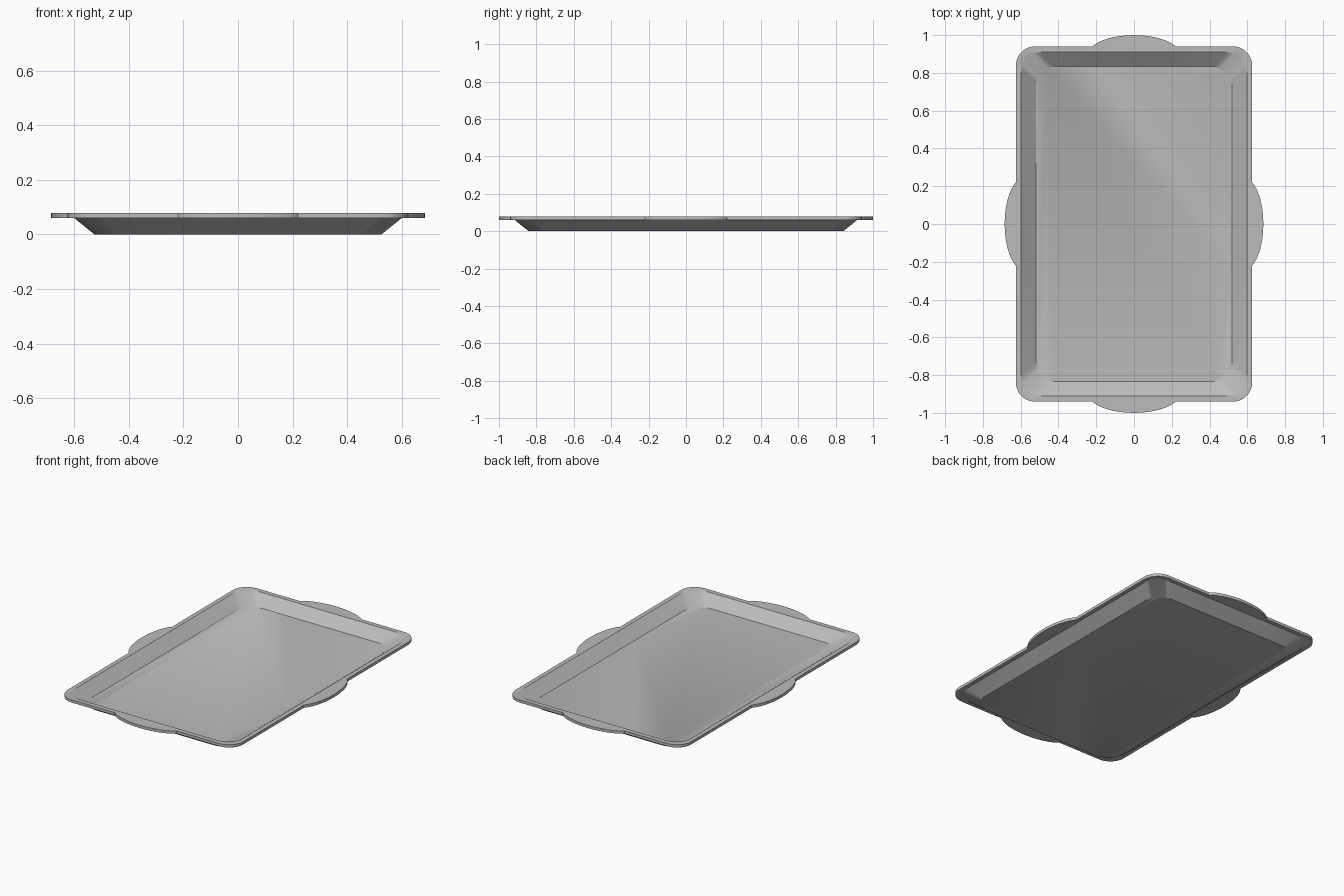
import bpy
import bmesh
import math

cube = bpy.data.objects.get("Cube")
if cube:
    bpy.data.objects.remove(cube, do_unlink=True)

metal = bpy.data.materials.new("dull grey metal")
metal.use_nodes = True
colour = (0.5, 0.5, 0.5, 1)
metal.diffuse_color = colour
metal.node_tree.nodes["Principled BSDF"].inputs["Base Color"].default_value = colour

GRIP_HALF = 0.22
CORNER_STEPS = 8
GRIP_STEPS = 8


def bump(t):
    """Outward reach of a grip at distance t from its middle."""
    return 0.1 * math.sqrt(1 - (t / 0.24) ** 2) - 0.04


def quadrant(w, d, r, bulge, grips):
    """Outline from the middle of the +x side to the middle of the +y side."""
    spans = [GRIP_HALF * math.sin(i / GRIP_STEPS * math.pi / 2) for i in range(GRIP_STEPS + 1)]
    reach = [bump(t) if grips and t < GRIP_HALF - 1e-4 else 0 for t in spans]
    pts = [(w + b, t) for t, b in zip(spans, reach)]
    for i in range(CORNER_STEPS + 1):
        f = i / CORNER_STEPS
        a = f * math.pi / 2
        c = bulge * math.cos(a) + (1 - bulge) * (1 - f)
        s = bulge * math.sin(a) + (1 - bulge) * f
        pts.append((w - r + r * c, d - r + r * s))
    pts += [(t, d + b) for t, b in reversed(list(zip(spans, reach)))]
    return pts


def outline(*args):
    """Mirror one quadrant into a closed outline."""
    q = quadrant(*args)
    half = q + [(-x, y) for x, y in reversed(q[:-1])]
    return half + [(x, -y) for x, y in reversed(half[1:-1])]


# Cross-section from the inner floor, over the rim, to the underside:
# half width, half depth, corner radius, corner bulge, grips, height
sections = [
    (0.52, 0.835, 0.10, 0.75, False, 0.018),
    (0.597, 0.91, 0.11, 1, False, 0.078),
    (0.625, 0.94, 0.10, 1, True, 0.078),
    (0.625, 0.94, 0.10, 1, True, 0.06),
    (0.60, 0.915, 0.11, 1, False, 0.06),
    (0.526, 0.841, 0.10, 0.75, False, 0),
]

bm = bmesh.new()
loops = []
for *shape, z in sections:
    loops.append([bm.verts.new((x, y, z)) for x, y in outline(*shape)])
for low, high in zip(loops, loops[1:]):
    n = len(low)
    for i in range(n):
        j = (i + 1) % n
        bm.faces.new((low[i], low[j], high[j], high[i]))
# Inner floor and underside
bm.faces.new(loops[0])
bm.faces.new(loops[-1])
bmesh.ops.recalc_face_normals(bm, faces=bm.faces)

mesh = bpy.data.meshes.new("baking_tray")
bm.to_mesh(mesh)
bm.free()
mesh.materials.append(metal)
tray = bpy.data.objects.new("baking_tray", mesh)
bpy.context.collection.objects.link(tray)

# Smooth corners, crisp rim and floor edges
bpy.ops.object.select_all(action="DESELECT")
tray.select_set(True)
bpy.context.view_layer.objects.active = tray
bpy.ops.object.shade_smooth_by_angle(angle=math.radians(31))
